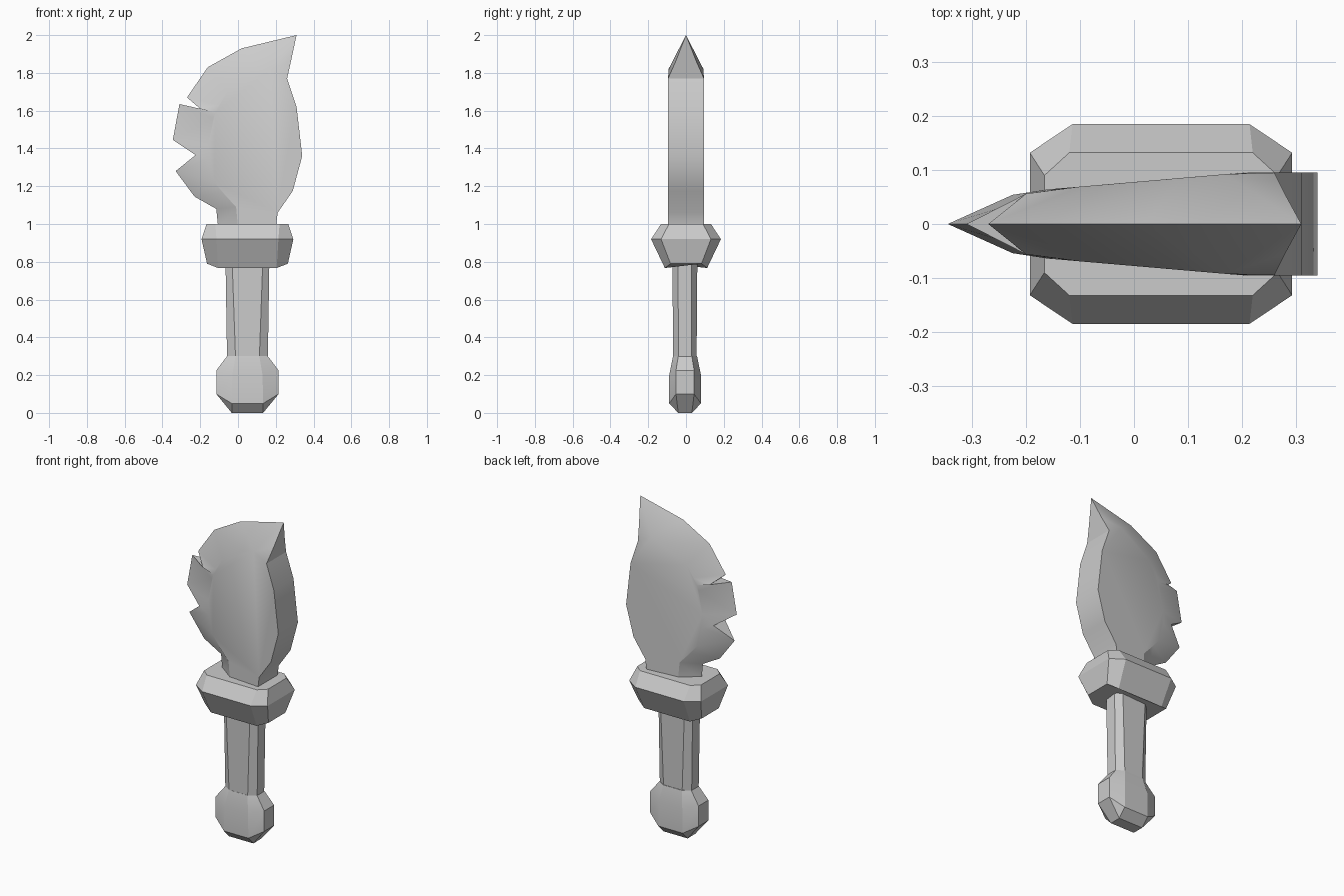
import bpy, bmesh, math

if "Cube" in bpy.data.objects:
    bpy.data.objects.remove(bpy.data.objects["Cube"])

grey = bpy.data.materials.new("stone grey")
COLOR = (0.6, 0.6, 0.6, 1)
grey.diffuse_color = COLOR
grey.use_nodes = True
grey.node_tree.nodes["Principled BSDF"].inputs["Base Color"].default_value = COLOR


def make_object(name, faces, smooth_angle):
    """Build a mesh from faces given as coordinate loops, sharing equal points."""
    bm = bmesh.new()
    shared = {}
    for loop in faces:
        keys = dict.fromkeys(tuple(round(c, 4) + 0.0 for c in p) for p in loop)
        if len(keys) < 3:
            continue
        for k in keys:
            if k not in shared:
                shared[k] = bm.verts.new(k)
        bm.faces.new([shared[k] for k in keys])
    bmesh.ops.recalc_face_normals(bm, faces=bm.faces)
    mesh = bpy.data.meshes.new(name)
    bm.to_mesh(mesh)
    bm.free()
    mesh.materials.append(grey)
    mesh.shade_smooth()
    mesh.set_sharp_from_angle(angle=math.radians(smooth_angle))
    obj = bpy.data.objects.new(name, mesh)
    bpy.context.collection.objects.link(obj)
    return obj


def ring(hx, hy, cut_x, cut_y, z_end, z_side, cx=0.05, cy=0.0):
    """Eight-sided section; the x ends and the y sides may sit at different heights."""
    ix, iy = hx - cut_x, hy - cut_y
    pts = [(hx, -iy, z_end), (hx, iy, z_end), (ix, hy, z_side), (-ix, hy, z_side),
           (-hx, iy, z_end), (-hx, -iy, z_end), (-ix, -hy, z_side), (ix, -hy, z_side)]
    return [(x + cx, y + cy, z) for x, y, z in pts]


def loft(name, rings, smooth_angle):
    faces = [rings[0], rings[-1]]
    for a, b in zip(rings, rings[1:]):
        for i in range(8):
            j = (i + 1) % 8
            faces.append([a[i], a[j], b[j], b[i]])
    return make_object(name, faces, smooth_angle)


# Handle and pommel
loft("handle", [
    ring(0.108, 0.062, 0.045, 0.028, 0.29, 0.29, cy=-0.006),
    ring(0.116, 0.066, 0.035, 0.030, 0.80, 0.80, cy=-0.006),
], 20)
loft("pommel", [
    ring(0.083, 0.036, 0.0, 0.0, 0.0, 0.0, cy=-0.005),
    ring(0.165, 0.084, 0.082, 0.036, 0.10, 0.05, cy=-0.005),
    ring(0.165, 0.084, 0.085, 0.036, 0.225, 0.20, cy=-0.005),
    ring(0.108, 0.064, 0.045, 0.028, 0.30, 0.30, cy=-0.005),
], 20)

# Guard
loft("guard", [
    ring(0.214, 0.112, 0.059, 0.030, 0.79, 0.767),
    ring(0.243, 0.185, 0.079, 0.053, 0.92, 0.92),
    ring(0.216, 0.132, 0.046, 0.042, 1.0, 1.0),
], 20)

# Blade: cutting edge x, z, half thickness, then the matching rim of the flat, x, z
edge = [
    (-0.105, 0.98, 0, 0.0, 0.98), (-0.115, 1.08, 0, -0.01, 1.09),
    (-0.23, 1.145, 0, -0.08, 1.165), (-0.33, 1.28, 0, -0.125, 1.22),
    (-0.225, 1.365, 0.054, -0.16, 1.34), (-0.345, 1.445, 0, -0.157, 1.42),
    (-0.31, 1.635, 0, -0.13, 1.56), (-0.20, 1.61, 0.056, -0.12, 1.59),
    (-0.27, 1.67, 0, -0.10, 1.63), (-0.16, 1.83, 0, -0.055, 1.70),
    (0.02, 1.93, 0, 0.09, 1.80), (0.31, 2.0, 0, 0.17, 1.82),
]
spine = [(0.26, 1.77), (0.31, 1.62), (0.34, 1.36), (0.29, 1.175), (0.21, 1.06), (0.20, 0.98)]
SPINE_Y = 0.095
neck = (0.28, 0.055, 1.86)
tip = (0.31, 0, 2.0)


def flat_y(x):
    return min(SPINE_Y, 0.064 + 0.086 * (x + 0.16))


faces = []
for side in (-1, 1):
    outer = [(x, side * t, z) for x, z, t, _, _ in edge]
    inner = [(x, side * flat_y(x), z) for _, _, _, x, z in edge]
    back = [(x, side * SPINE_Y, z) for x, z in spine]
    side_neck = (neck[0], side * neck[1], neck[2])
    faces.append(inner + back)
    for i in range(len(edge) - 1):
        faces.append([outer[i], outer[i + 1], inner[i + 1], inner[i]])
    faces.append([inner[-1], tip, side_neck])
    faces.append([inner[-1], side_neck, back[0]])


def mirrored(a, b):
    return [a, b, (b[0], -b[1], b[2]), (a[0], -a[1], a[2])]


# Walls inside the notches, then the broad spine up to the tip
for a, b in zip(edge, edge[1:]):
    faces.append(mirrored((a[0], a[2], a[1]), (b[0], b[2], b[1])))
spine_line = [tip, neck] + [(x, SPINE_Y, z) for x, z in spine]
for a, b in zip(spine_line, spine_line[1:]):
    faces.append(mirrored(a, b))
make_object("blade", faces, 30)
